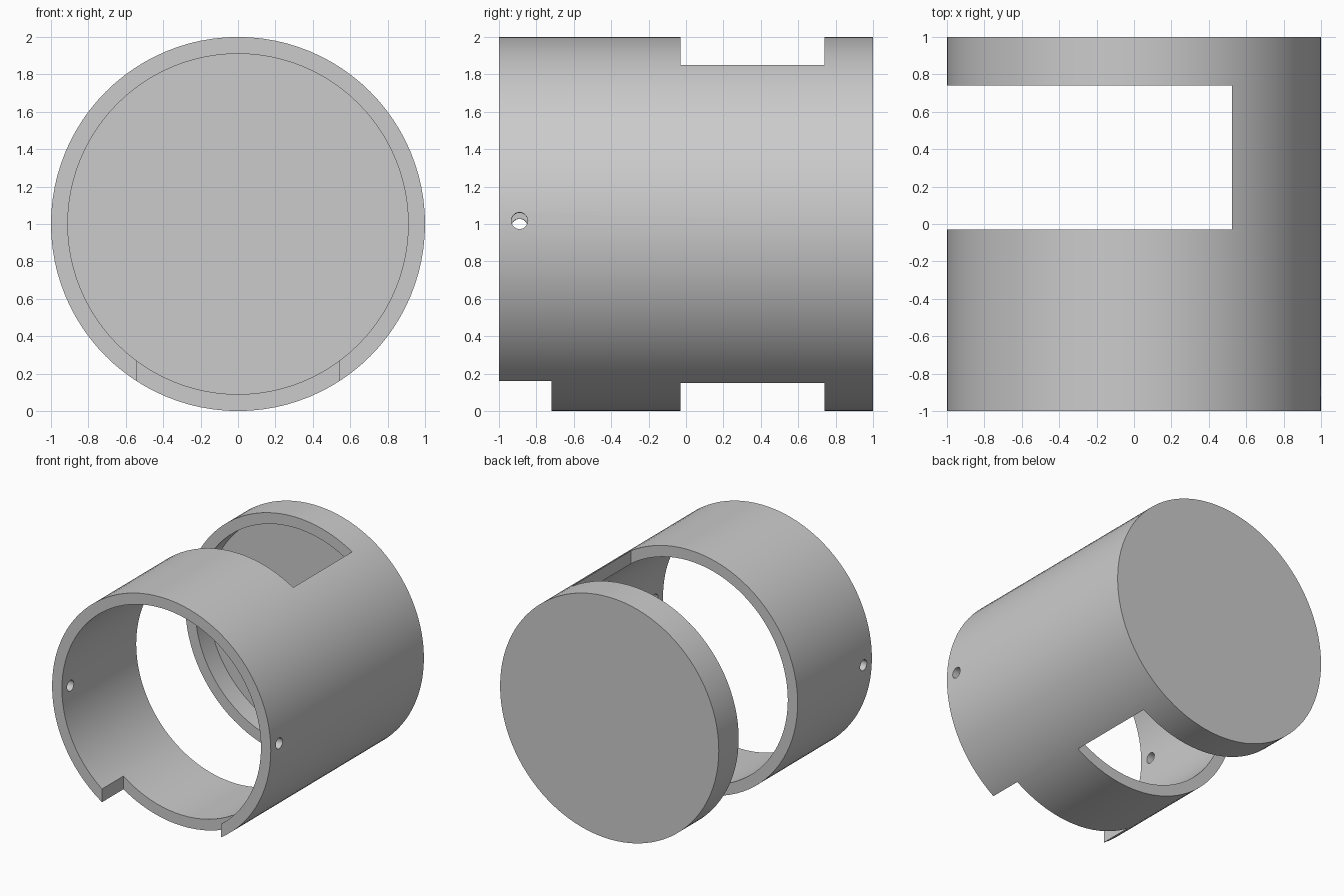
import bpy
from math import pi, radians

cube = bpy.data.objects.get("Cube")
if cube:
    bpy.data.objects.remove(cube, do_unlink=True)

grey = bpy.data.materials.new("plain_grey")
grey.use_nodes = True
COLOR = (0.6, 0.6, 0.6, 1)
grey.diffuse_color = COLOR
grey.node_tree.nodes["Principled BSDF"].inputs["Base Color"].default_value = COLOR


def cylinder(name, radius, y0, y1, sides=96):
    """Cylinder lying along y, centred on the housing axis."""
    bpy.ops.mesh.primitive_cylinder_add(
        vertices=sides, radius=radius, depth=y1 - y0,
        location=(0, (y0 + y1) / 2, 1), rotation=(pi / 2, 0, 0))
    obj = bpy.context.object
    obj.name = name
    return obj


def box(name, low, high):
    bpy.ops.mesh.primitive_cube_add(
        size=1, location=[(a + b) / 2 for a, b in zip(low, high)])
    obj = bpy.context.object
    obj.name = name
    obj.scale = [b - a for a, b in zip(low, high)]
    return obj


# Outer drum
housing = cylinder("housing", 1, -1, 1)
housing.data.materials.append(grey)

# Blind bore, open at the front and closed by the back wall
cutters = [cylinder("bore_cutter", 0.91, -1.2, 0.91)]

# Large side window, leaving one side of the wall standing
cutters.append(box("window_cutter", (-1.2, -0.03, -0.2), (0.525, 0.74, 2.2)))

# Notch in the lower front rim
cutters.append(box("notch_cutter", (-0.543, -1.2, -0.2), (0.543, -0.72, 0.6)))

# Slightly tilted pin hole through both side walls
bpy.ops.mesh.primitive_cylinder_add(
    vertices=32, radius=0.044, depth=2.4, location=(0, -0.89, 1),
    rotation=(0, pi / 2 - radians(1), 0))
pin = bpy.context.object
pin.name = "pin_hole_cutter"
cutters.append(pin)

for cutter in cutters:
    cutter.hide_render = True
    cutter.hide_set(True)
    mod = housing.modifiers.new(cutter.name, 'BOOLEAN')
    mod.operation = 'DIFFERENCE'
    mod.solver = 'EXACT'
    mod.object = cutter

# Apply the cuts, then drop the helpers
bpy.ops.object.select_all(action='DESELECT')
housing.select_set(True)
bpy.context.view_layer.objects.active = housing
for mod in list(housing.modifiers):
    bpy.ops.object.modifier_apply(modifier=mod.name)
for cutter in cutters:
    bpy.data.objects.remove(cutter, do_unlink=True)

# One colour everywhere, smooth curves with crisp edges
housing.data.materials.clear()
housing.data.materials.append(grey)
for face in housing.data.polygons:
    face.material_index = 0
bpy.ops.object.shade_smooth_by_angle(angle=radians(30))
